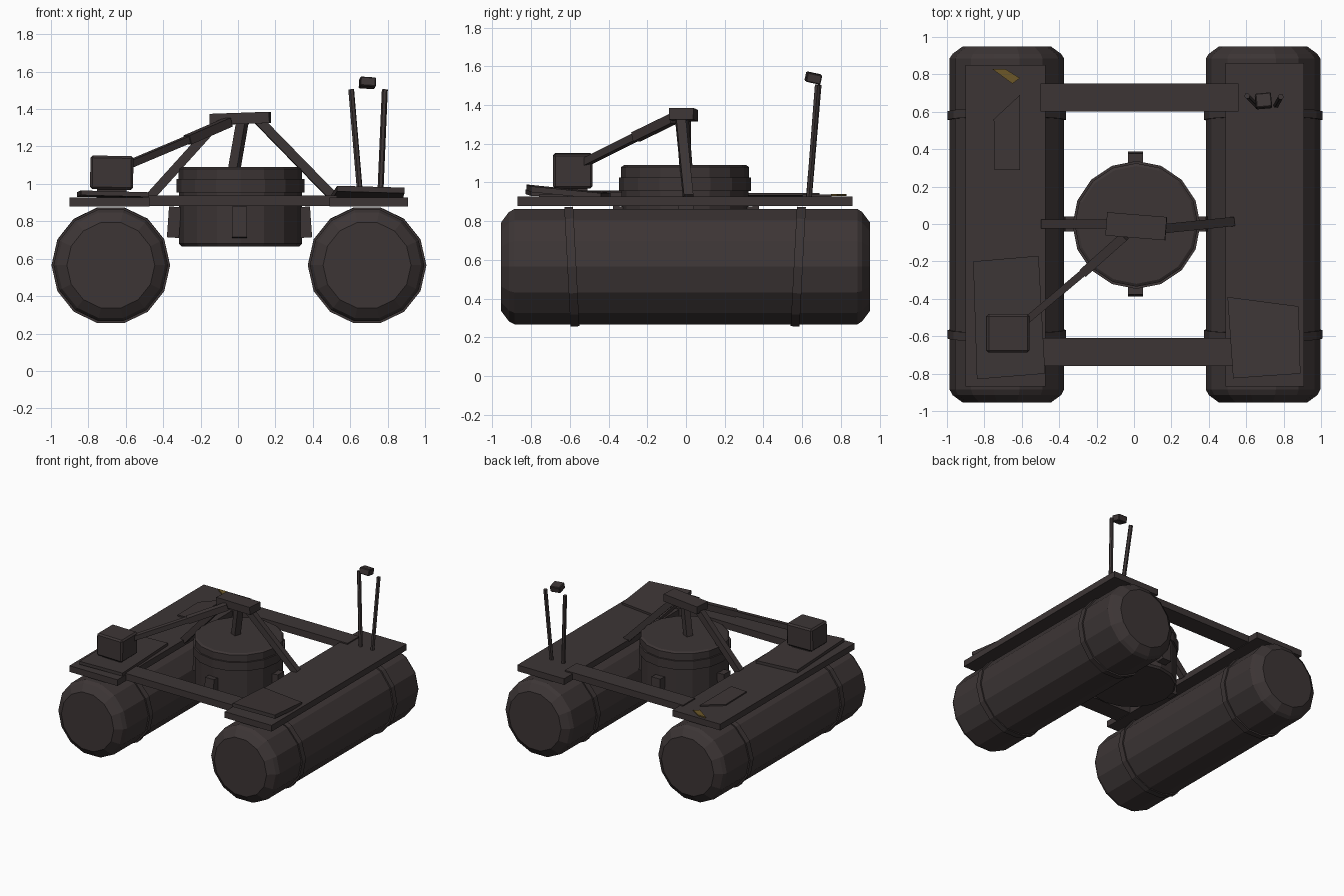
import bpy, bmesh, math
from mathutils import Vector, Matrix, Euler

if "Cube" in bpy.data.objects:
    bpy.data.objects.remove(bpy.data.objects["Cube"])


def material(name, col):
    m = bpy.data.materials.new(name)
    m.diffuse_color = (*col, 1)
    m.use_nodes = True
    m.node_tree.nodes["Principled BSDF"].inputs["Base Color"].default_value = m.diffuse_color
    return m


DARK = material("dark brown grey", (0.046, 0.036, 0.036))
OCHRE = material("ochre", (0.15, 0.095, 0.022))


def finish(name, bm, mat=DARK):
    bmesh.ops.recalc_face_normals(bm, faces=bm.faces)
    me = bpy.data.meshes.new(name)
    bm.to_mesh(me)
    bm.free()
    me.materials.append(mat)
    ob = bpy.data.objects.new(name, me)
    bpy.context.collection.objects.link(ob)
    return ob


def lathe(name, profile, sides, place, start=0.0):
    """Capped rings from (radius, height) pairs, turned round local z."""
    bm = bmesh.new()
    rings = []
    for r, h in profile:
        rings.append([bm.verts.new(place @ Vector((
            r * math.cos(start + math.tau * i / sides),
            r * math.sin(start + math.tau * i / sides), h))) for i in range(sides)])
    for a, b in zip(rings, rings[1:]):
        for i in range(sides):
            j = (i + 1) % sides
            bm.faces.new((a[i], a[j], b[j], b[i]))
    bm.faces.new(rings[0])
    bm.faces.new(rings[-1])
    return finish(name, bm)


def box(name, centre, size, rot=(0, 0, 0), bevel=0.0):
    bm = bmesh.new()
    m = (Matrix.Translation(centre) @ Euler([math.radians(a) for a in rot]).to_matrix().to_4x4()
         @ Matrix.Diagonal((*size, 1)))
    bmesh.ops.create_cube(bm, size=1, matrix=m)
    if bevel:
        bmesh.ops.bevel(bm, geom=bm.edges[:], offset=bevel, segments=1, affect='EDGES')
    return finish(name, bm)


def slab(name, corners, thick, mat=DARK):
    """Thin plate from its top corners, thickened downwards."""
    bm = bmesh.new()
    top = [bm.verts.new(c) for c in corners]
    low = [bm.verts.new((c[0], c[1], c[2] - thick)) for c in corners]
    bm.faces.new(top)
    bm.faces.new(low)
    for i in range(len(top)):
        j = (i + 1) % len(top)
        bm.faces.new((top[i], top[j], low[j], low[i]))
    return finish(name, bm, mat)


def strut(name, a, b, r, sides=4):
    a, b = Vector(a), Vector(b)
    d = b - a
    m = Matrix.Translation(a) @ d.to_track_quat('Z', 'Y').to_matrix().to_4x4()
    return lathe(name, [(r, 0), (r, d.length)], sides, m, math.pi / sides)


# Floats with chamfered ends and two straps each
TO_Y = Matrix.Rotation(-math.pi / 2, 4, 'X')
for side, cx in (("left", -0.68), ("right", 0.69)):
    place = Matrix.Translation((cx, 0, 0.565)) @ TO_Y
    lathe(side + "_float", [(0.235, -0.955), (0.29, -0.915), (0.306, -0.885),
                            (0.306, 0.885), (0.29, 0.91), (0.235, 0.95)], 14, place)
    for end, y, tilt in (("front", -0.59, 3), ("rear", 0.58, -3)):
        strap = (Matrix.Translation((cx, y, 0.565))
                 @ Matrix.Rotation(math.radians(tilt), 4, 'X') @ TO_Y)
        lathe(f"{side}_{end}_strap", [(0.317, -0.023), (0.317, 0.023)], 14, strap)

# Deck boards and cross beams
box("left_deck", (-0.687, -0.01, 0.903), (0.43, 1.72, 0.05))
box("right_deck", (0.70, -0.005, 0.903), (0.42, 1.73, 0.05))
box("rear_beam", (0.03, 0.677, 0.91), (1.06, 0.15, 0.055))
box("front_beam", (0.01, -0.685, 0.91), (1.04, 0.15, 0.055))

# Loose plates on the decks
slab("left_front_plate", [(-0.86, -0.20, 0.955), (-0.51, -0.17, 0.95),
                          (-0.475, -0.80, 0.955), (-0.84, -0.83, 0.965)], 0.025)
slab("right_front_plate", [(0.50, -0.39, 0.945), (0.88, -0.44, 0.945),
                           (0.89, -0.80, 0.98), (0.53, -0.825, 0.99)], 0.03)
slab("left_rear_plate", [(-0.75, 0.56, 0.938), (-0.61, 0.69, 0.945),
                         (-0.61, 0.29, 0.945), (-0.745, 0.29, 0.938)], 0.012)
slab("ochre_plate", [(-0.76, 0.83, 0.94), (-0.69, 0.83, 0.94),
                     (-0.61, 0.78, 0.94), (-0.65, 0.75, 0.94)], 0.009, OCHRE)

# Motor drum with rim and side lugs
drum = Matrix.Translation((0.013, -0.005, 0))
lathe("drum_body", [(0.315, 0.665), (0.328, 0.68), (0.328, 0.955)], 16, drum)
lathe("drum_rim", [(0.342, 0.955), (0.342, 1.025)], 16, drum)
lathe("drum_lid", [(0.33, 1.025), (0.33, 1.08), (0.315, 1.09)], 16, drum)
for i in range(4):
    a = i * math.pi / 2
    box(f"drum_lug_{i}", (0.008 + 0.35 * math.cos(a), 0.35 * math.sin(a), 0.795),
        (0.065, 0.08, 0.165), (0, -4, 90 * i))

# Frame over the drum
box("frame_head", (0.012, -0.012, 1.35), (0.32, 0.125, 0.06), (0, -2, -4.6))
strut("left_frame_leg", (-0.10, 0.0, 1.34), (-0.48, 0.0, 0.92), 0.035)
strut("right_frame_leg", (0.11, -0.03, 1.34), (0.52, 0.012, 0.92), 0.035)
strut("centre_post", (0.025, -0.02, 1.34), (-0.02, 0.0, 1.08), 0.036)

# Arm reaching to the control box
strut("upper_arm", (-0.05, -0.065, 1.33), (-0.27, -0.26, 1.235), 0.035)
strut("lower_arm", (-0.20, -0.20, 1.265), (-0.58, -0.52, 1.105), 0.027)
box("control_box", (-0.675, -0.585, 1.06), (0.23, 0.205, 0.18), (0, 1, 0), 0.012)
box("control_box_foot", (-0.675, -0.585, 0.96), (0.16, 0.15, 0.03))

# Two masts and the small sensor between them
strut("left_mast", (0.655, 0.635, 0.92), (0.605, 0.685, 1.505), 0.016, 6)
strut("right_mast", (0.76, 0.635, 0.92), (0.785, 0.68, 1.505), 0.016, 6)
box("sensor", (0.692, 0.658, 1.54), (0.085, 0.078, 0.05), (-12, 4, 5), 0.005)
